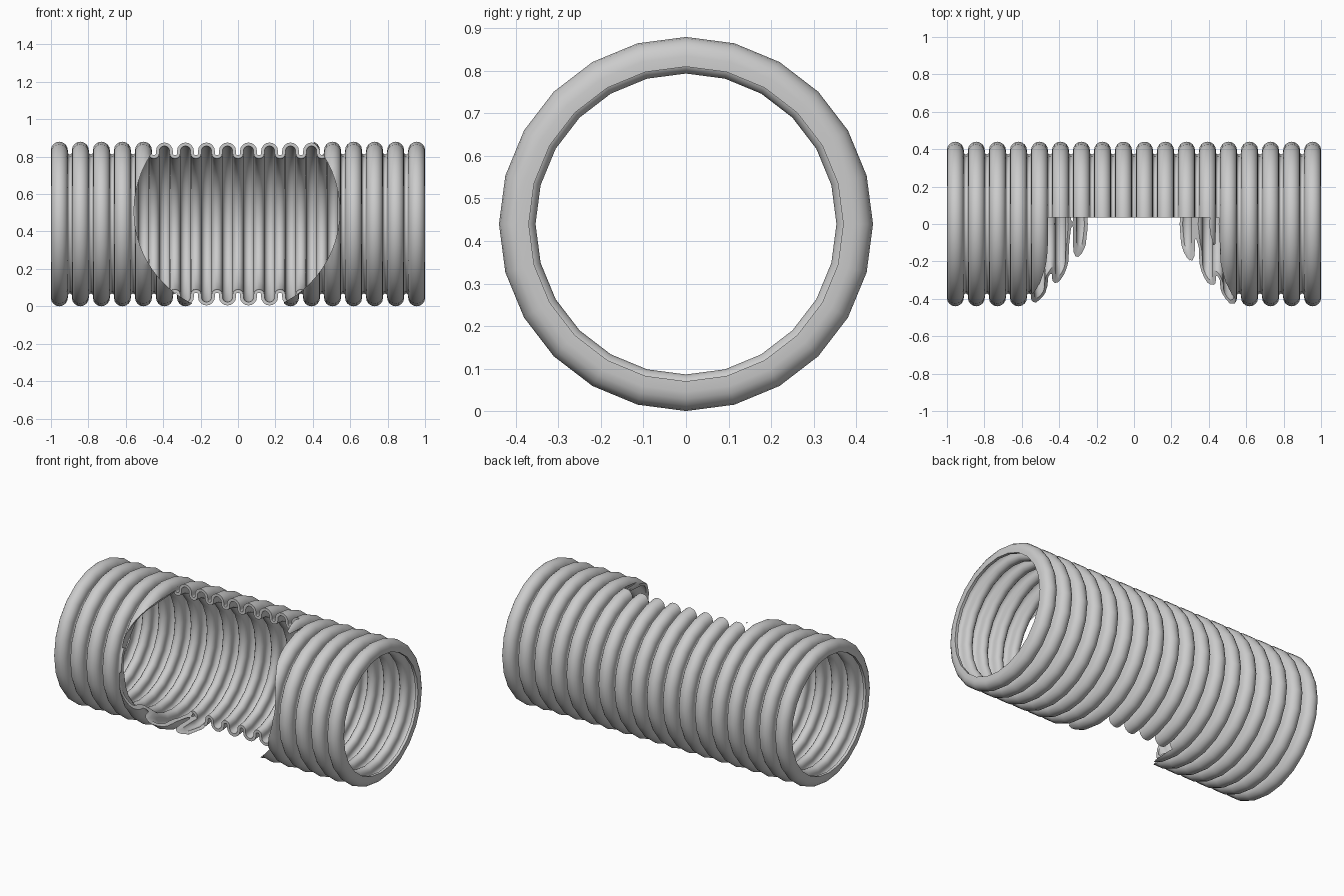
import bpy, bmesh
from math import sin, cos, pi

if "Cube" in bpy.data.objects:
    bpy.data.objects.remove(bpy.data.objects["Cube"])

SIDES, RIBS, AXIS_Z = 24, 18, 0.44
HALF, WALL = 0.045, 0.018            # rib half width, wall thickness
PITCH = (2 - 2 * HALF) / (RIBS - 1)
GAP = PITCH / 2 - HALF               # half of the outer groove
CREST, TROUGH = 0.395, 0.372 + GAP   # arc centre radii


def arc(cx, cr, rad, up, n):
    s = 1 if up else -1
    return [(cx - rad * cos(pi * i / n), cr + s * rad * sin(pi * i / n)) for i in range(n + 1)]


def wall(crest_rad, trough_rad):
    pts = [(-1 + HALF - crest_rad, 0.37)]
    for k in range(RIBS):
        c = -1 + HALF + k * PITCH
        pts += arc(c, CREST, crest_rad, True, 8)
        if k < RIBS - 1:
            pts += arc(c + PITCH / 2, TROUGH, trough_rad, False, 6)
    return pts + [(1 - HALF + crest_rad, 0.37)]


# Corrugated pipe: closed wall section swept round the x axis
profile = wall(HALF, GAP) + wall(HALF - WALL, GAP + WALL)[::-1]
bm = bmesh.new()
rings = []
for i in range(SIDES):
    a = 2 * pi * i / SIDES
    rings.append([bm.verts.new((x, r * sin(a), AXIS_Z + r * cos(a))) for x, r in profile])
n = len(profile)
for i in range(SIDES):
    p, q = rings[i], rings[(i + 1) % SIDES]
    for j in range(n):
        k = (j + 1) % n
        bm.faces.new((p[j], p[k], q[k], q[j]))
bmesh.ops.recalc_face_normals(bm, faces=bm.faces)
mesh = bpy.data.meshes.new("corrugated_pipe")
bm.to_mesh(mesh)
bm.free()
pipe = bpy.data.objects.new("corrugated_pipe", mesh)
bpy.context.collection.objects.link(pipe)

# Round window cut through the front half
bpy.ops.mesh.primitive_cylinder_add(vertices=64, radius=0.55, depth=1.0,
                                    location=(-0.006, 0.035 - 0.5, 0.51), rotation=(pi / 2, 0, 0))
cutter = bpy.context.object
cutter.name = "window_cutter"
cutter.hide_render = True

bpy.ops.object.select_all(action='DESELECT')
pipe.select_set(True)
bpy.context.view_layer.objects.active = pipe
mod = pipe.modifiers.new("window", 'BOOLEAN')
mod.operation = 'DIFFERENCE'
mod.solver = 'EXACT'
mod.object = cutter
bpy.ops.object.modifier_apply(modifier=mod.name)
bpy.data.objects.remove(cutter)
bpy.ops.object.shade_smooth_by_angle(angle=0.6)
